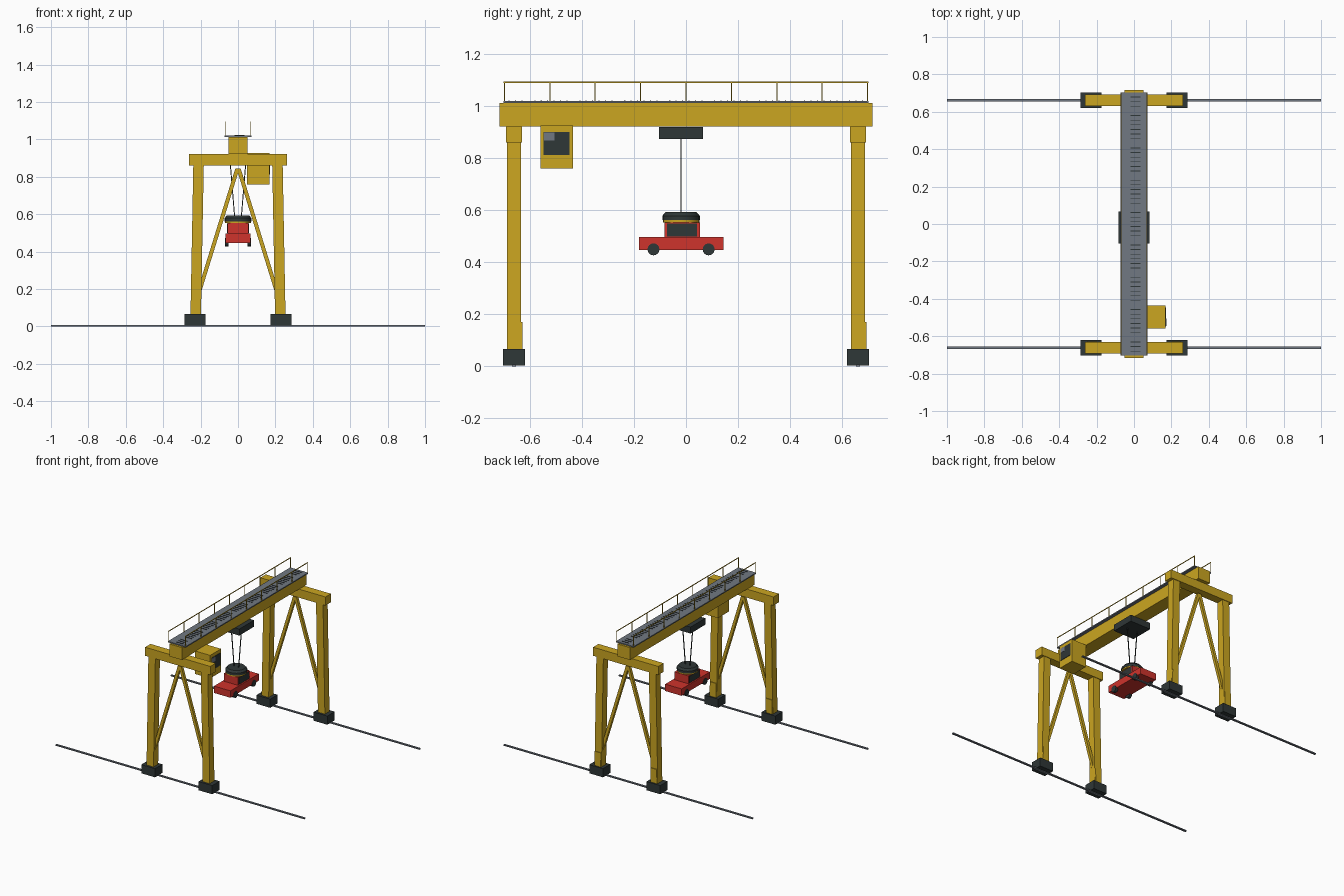
import bpy, bmesh, math
from mathutils import Vector

if "Cube" in bpy.data.objects:
    bpy.data.objects.remove(bpy.data.objects["Cube"])


def material(name, rgb):
    m = bpy.data.materials.new(name)
    m.diffuse_color = (*rgb, 1)
    m.use_nodes = True
    m.node_tree.nodes["Principled BSDF"].inputs["Base Color"].default_value = m.diffuse_color
    return m


YELLOW = material("crane_yellow", (0.60, 0.38, 0.015))
DARK = material("dark_steel", (0.028, 0.038, 0.038))
GREY = material("deck_grey", (0.165, 0.19, 0.225))
RED = material("car_red", (0.62, 0.033, 0.025))


def finish(name, bm, mat):
    bmesh.ops.recalc_face_normals(bm, faces=bm.faces)
    mesh = bpy.data.meshes.new(name)
    bm.to_mesh(mesh)
    bm.free()
    mesh.materials.append(mat)
    ob = bpy.data.objects.new(name, mesh)
    bpy.context.collection.objects.link(ob)
    return ob


def add_box(bm, x0, x1, y0, y1, z0, z1):
    vs = bmesh.ops.create_cube(bm, size=1)["verts"]
    for v in vs:
        v.co = Vector((x1 if v.co.x > 0 else x0,
                       y1 if v.co.y > 0 else y0,
                       z1 if v.co.z > 0 else z0))
    return vs


def box(name, mat, *limits):
    bm = bmesh.new()
    add_box(bm, *limits)
    return finish(name, bm, mat)


def bar(name, mat, a, b, w, d):
    """Sloping bar with level ends; w along x, d along y."""
    bm = bmesh.new()
    for v in add_box(bm, -w / 2, w / 2, -d / 2, d / 2, 0, 1):
        end = Vector(b if v.co.z > 0.5 else a)
        v.co = Vector((v.co.x, v.co.y, 0)) + end
    return finish(name, bm, mat)


def cylinder(name, mat, centre, r0, r1, depth, axis="Z", sides=20):
    bm = bmesh.new()
    bmesh.ops.create_cone(bm, cap_ends=True, segments=sides,
                          radius1=r0, radius2=r1, depth=depth)
    ob = finish(name, bm, mat)
    ob.location = centre
    if axis == "X":
        ob.rotation_euler.y = math.pi / 2
    bpy.context.view_layer.objects.active = ob
    ob.select_set(True)
    bpy.ops.object.shade_smooth_by_angle(angle=math.radians(30))
    ob.select_set(False)
    return ob


# End frames: rail, bogies, legs, braces and cross beam
for y in (-0.661, 0.661):
    box("ground_rail", GREY, -1, 1, y - 0.007, y + 0.007, 0, 0.008)
    box("cross_beam", YELLOW, -0.262, 0.262, y - 0.031, y + 0.031, 0.86, 0.922)
    for s in (-1, 1):
        box("bogie", DARK, s * 0.23 - 0.055, s * 0.23 + 0.055,
            y - 0.042, y + 0.042, 0.004, 0.067)
        bar("leg", YELLOW, (s * 0.226, y, 0.065), (s * 0.211, y, 0.862), 0.056, 0.053)
        bar("leg_access_plate", YELLOW, (s * 0.226, y + 0.029, 0.067),
            (s * 0.224, y + 0.029, 0.17), 0.05, 0.006)
        bar("brace", YELLOW, (s * 0.206, y, 0.19), (s * 0.003, y, 0.845), 0.022, 0.02)

# Main girder and walkway
box("main_girder", YELLOW, -0.05, 0.05, -0.717, 0.717, 0.922, 1.012)
box("walkway_deck", GREY, -0.072, 0.072, -0.702, 0.702, 1.012, 1.02)
bm = bmesh.new()
for i in range(56):
    if i % 7 != 3:
        y = -0.68 + i * 0.0247
        add_box(bm, -0.018, 0.036, y - 0.002, y + 0.002, 1.018, 1.0225)
finish("deck_cleats", bm, DARK)

# Handrails on both sides
bm = bmesh.new()
for s in (-0.068, 0.068):
    add_box(bm, s - 0.002, s + 0.002, -0.702, 0.702, 1.09, 1.095)
    for i in range(9):
        y = -0.698 + i * 0.1745
        add_box(bm, s - 0.002, s + 0.002, y - 0.002, y + 0.002, 1.018, 1.092)
finish("handrails", bm, YELLOW)

# Operator cab hung beside the girder
box("operator_cab", YELLOW, 0.048, 0.168, -0.56, -0.435, 0.76, 0.927)
box("cab_window", DARK, 0.166, 0.171, -0.547, -0.447, 0.812, 0.902)
box("window_sheen", GREY, 0.169, 0.173, -0.545, -0.506, 0.868, 0.9)

# Trolley, cables and lifting magnet
CY = -0.019
box("trolley", DARK, -0.083, 0.083, CY - 0.085, CY + 0.085, 0.874, 0.921)
for s in (-1, 1):
    bar("cable", DARK, (s * 0.018, CY, 0.585), (s * 0.042, CY, 0.88), 0.005, 0.005)
cylinder("magnet_cap", DARK, (0, CY, 0.586), 0.072, 0.06, 0.014)
cylinder("magnet_body", DARK, (0, CY, 0.5705), 0.072, 0.072, 0.017)
cylinder("magnet_ring", YELLOW, (0, CY, 0.558), 0.07, 0.07, 0.009)
cylinder("magnet_face", DARK, (0, CY, 0.556), 0.055, 0.055, 0.01)

# Hanging car
box("car_body", RED, -0.066, 0.066, -0.181, 0.144, 0.447, 0.497)
box("car_cabin", RED, -0.056, 0.056, -0.082, 0.053, 0.495, 0.554)
for s in (-1, 1):
    x = s * 0.056
    box("car_side_window", DARK, x - 0.003, x + 0.003, -0.073, 0.043, 0.499, 0.549)
    for y in (-0.125, 0.087):
        cylinder("car_wheel", DARK, (s * 0.06, y, 0.45), 0.023, 0.023, 0.02, "X", 16)
